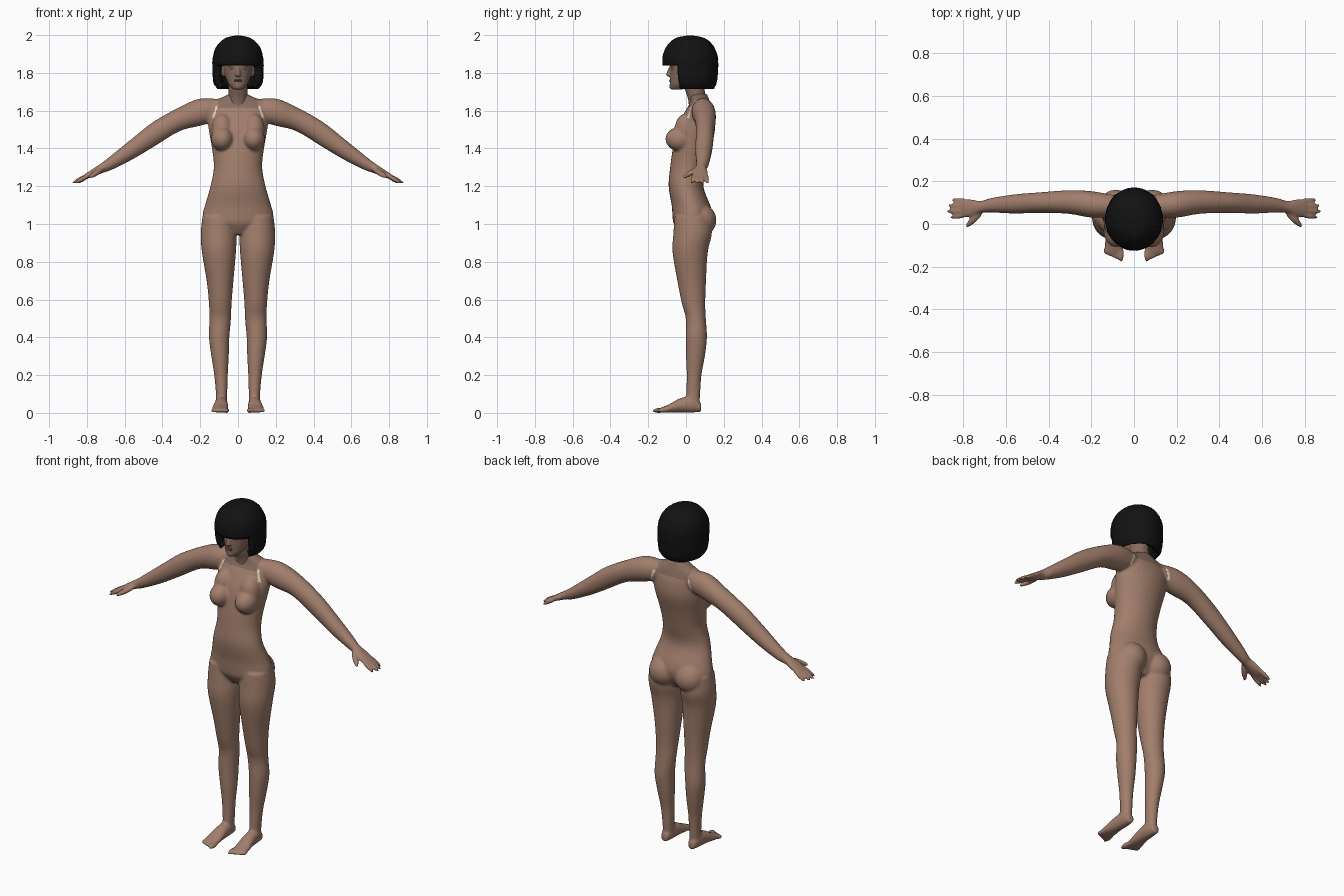
import bpy
import bmesh
import math
import random
from mathutils import Matrix, Vector

random.seed(4)
if "Cube" in bpy.data.objects:
    bpy.data.objects.remove(bpy.data.objects["Cube"], do_unlink=True)


def material(name, red, green, blue):
    mat = bpy.data.materials.new(name)
    mat.use_nodes = True
    colour = (red, green, blue, 1)
    mat.diffuse_color = colour
    shader = mat.node_tree.nodes["Principled BSDF"]
    shader.inputs["Base Color"].default_value = colour
    shader.inputs["Roughness"].default_value = 0.7
    return mat


BODY_SKIN = material("body skin", 0.36, 0.21, 0.15)
HEAD_SKIN = material("head skin", 0.24, 0.15, 0.115)
SEAM = material("pale seam", 0.75, 0.66, 0.55)
HAIR = material("black hair", 0.006, 0.006, 0.006)
EYE = material("eye white", 0.55, 0.52, 0.46)
LIP = material("lip", 0.2, 0.1, 0.085)


def smooth_stations(stations, steps=4):
    """Catmull-Rom interpolation of the loft stations."""
    points = [stations[0]] + stations + [stations[-1]]
    result = []
    for a, b, c, d in zip(points, points[1:], points[2:], points[3:]):
        for step in range(steps):
            t = step / steps
            result.append([
                q + t / 2 * (r - p + t * (2 * p - 5 * q + 4 * r - s + t * (3 * (q - r) + s - p)))
                for p, q, r, s in zip(a, b, c, d)])
    return result + [stations[-1]]


def loft(bm, axis, stations, sides=32):
    """Closed tube; a station is position on axis, two centres, two radii."""
    others = [i for i in range(3) if i != axis]
    rings = []
    for position, c1, c2, r1, r2 in smooth_stations(stations):
        ring = []
        for k in range(sides):
            angle = math.tau * k / sides
            co = Vector()
            co[axis] = position
            co[others[0]] = c1 + r1 * math.cos(angle)
            co[others[1]] = c2 + r2 * math.sin(angle)
            ring.append(bm.verts.new(co))
        rings.append(ring)
    for low, high in zip(rings, rings[1:]):
        for k in range(sides):
            n = (k + 1) % sides
            bm.faces.new((low[k], low[n], high[n], high[k]))
    bm.faces.new(rings[0])
    bm.faces.new(rings[-1])


def blob(bm, centre, radii, turn=Matrix()):
    matrix = Matrix.Translation(centre) @ turn @ Matrix.Diagonal((*radii, 1))
    bmesh.ops.create_uvsphere(bm, u_segments=24, v_segments=16, radius=1, matrix=matrix)


def digit(bm, start, end, radius):
    """Finger or toe: a long ellipsoid between two points."""
    start, end = Vector(start), Vector(end)
    span = end - start
    turn = span.to_track_quat("Z", "Y").to_matrix().to_4x4()
    blob(bm, (start + end) / 2, (radius, radius, span.length / 2), turn)


def mirror_all(bm):
    copy = bmesh.ops.duplicate(bm, geom=bm.verts[:] + bm.edges[:] + bm.faces[:])["geom"]
    for item in copy:
        if isinstance(item, bmesh.types.BMVert):
            item.co.x = -item.co.x


def finish(bm, name, materials):
    bmesh.ops.recalc_face_normals(bm, faces=bm.faces[:])
    mesh = bpy.data.meshes.new(name)
    bm.to_mesh(mesh)
    bm.free()
    mesh.shade_smooth()
    obj = bpy.data.objects.new(name, mesh)
    bpy.context.collection.objects.link(obj)
    for mat in materials:
        mesh.materials.append(mat)
    return obj


def fuse(obj, voxel, materials):
    """Merge overlapping volumes into one smooth skin."""
    remesh = obj.modifiers.new("fuse", "REMESH")
    remesh.mode = "VOXEL"
    remesh.voxel_size = voxel
    soften = obj.modifiers.new("soften", "SMOOTH")
    soften.iterations = 4
    graph = bpy.context.evaluated_depsgraph_get()
    mesh = bpy.data.meshes.new_from_object(obj.evaluated_get(graph))
    obj.modifiers.clear()
    obj.data = mesh
    mesh.materials.clear()
    for mat in materials:
        mesh.materials.append(mat)
    mesh.shade_smooth()


# Body: paired limbs first, mirrored, then the torso
body = bmesh.new()
loft(body, 2, [
    (0.03, 0.088, 0.035, 0.03, 0.036), (0.1, 0.087, 0.038, 0.03, 0.037),
    (0.2, 0.09, 0.043, 0.036, 0.039), (0.3, 0.095, 0.05, 0.046, 0.05),
    (0.4, 0.1, 0.055, 0.054, 0.056), (0.5, 0.094, 0.052, 0.057, 0.053),
    (0.58, 0.094, 0.04, 0.06, 0.062), (0.7, 0.095, 0.03, 0.071, 0.076),
    (0.85, 0.101, 0.022, 0.09, 0.093), (0.95, 0.102, 0.035, 0.095, 0.102),
    (1.04, 0.1, 0.035, 0.088, 0.095)])
loft(body, 0, [
    (0.09, 0.085, 1.605, 0.05, 0.055), (0.2, 0.092, 1.592, 0.062, 0.072),
    (0.31, 0.103, 1.555, 0.055, 0.064), (0.45, 0.1, 1.473, 0.048, 0.067),
    (0.56, 0.094, 1.397, 0.045, 0.056), (0.67, 0.088, 1.325, 0.034, 0.039),
    (0.72, 0.08, 1.297, 0.028, 0.028), (0.77, 0.075, 1.27, 0.042, 0.021),
    (0.81, 0.073, 1.25, 0.04, 0.014)])
loft(body, 1, [
    (0.08, 0.088, 0.028, 0.02, 0.022), (0.04, 0.088, 0.045, 0.032, 0.043),
    (-0.03, 0.09, 0.04, 0.037, 0.038), (-0.09, 0.094, 0.023, 0.043, 0.022),
    (-0.135, 0.095, 0.014, 0.041, 0.013)])
for k in range(5):
    digit(body, (0.062 + 0.017 * k, -0.1, 0.016),
          (0.06 + 0.018 * k, -0.178 + 0.008 * k, 0.011), 0.014 if k == 0 else 0.011)
for k, reach in enumerate((0.865, 0.88, 0.875, 0.855)):
    digit(body, (0.77, 0.045 + 0.02 * k, 1.27), (reach, 0.03 + 0.028 * k, 1.215), 0.012)
digit(body, (0.71, 0.06, 1.295), (0.79, -0.015, 1.245), 0.015)
blob(body, (0.085, 0.068, 1.02), (0.088, 0.093, 0.09))
blob(body, (0.083, -0.032, 1.45), (0.06, 0.077, 0.064))
blob(body, (0.083, 0, 1.5), (0.058, 0.06, 0.085))
mirror_all(body)
loft(body, 2, [
    (0.945, 0, 0.03, 0.06, 0.06), (1, 0, 0.03, 0.175, 0.095),
    (1.05, 0, 0.033, 0.187, 0.105), (1.1, 0, 0.026, 0.175, 0.102),
    (1.2, 0, 0, 0.146, 0.092), (1.3, 0, 0.012, 0.128, 0.096),
    (1.4, 0, 0.03, 0.138, 0.1), (1.5, 0, 0.052, 0.155, 0.102),
    (1.58, 0, 0.068, 0.165, 0.082), (1.64, 0, 0.075, 0.16, 0.055),
    (1.67, 0, 0.07, 0.085, 0.048), (1.69, 0, 0.065, 0.045, 0.045)])
body_obj = finish(body, "body", [BODY_SKIN])
fuse(body_obj, 0.007, [BODY_SKIN, HEAD_SKIN, SEAM])

# Neckline and seams are coloured by position
for face in body_obj.data.polygons:
    x, y, z = face.center
    if z > 1.615 and abs(x) < 0.105:
        face.material_index = 1
    elif 1.56 < z < 1.625 and abs(abs(x) - 0.12 - (1.6 - z) * 0.3) < 0.006:
        face.material_index = 2

# Head with neck, nose, ears and chin
head = bmesh.new()
loft(head, 2, [
    (1.6, 0, 0.065, 0.05, 0.048), (1.66, 0, 0.06, 0.05, 0.049),
    (1.72, 0, 0.045, 0.05, 0.052), (1.8, 0, 0.04, 0.05, 0.055)])
loft(head, 2, [
    (1.712, 0, -0.05, 0.025, 0.03), (1.735, 0, -0.032, 0.047, 0.054),
    (1.77, 0, -0.008, 0.064, 0.077), (1.82, 0, 0.005, 0.075, 0.09),
    (1.88, 0, 0.015, 0.08, 0.1), (1.94, 0, 0.02, 0.065, 0.08),
    (1.965, 0, 0.02, 0.03, 0.04)])
digit(head, (0, -0.07, 1.845), (0, -0.1, 1.782), 0.012)
blob(head, (0, -0.092, 1.79), (0.016, 0.014, 0.01))
blob(head, (0, -0.074, 1.727), (0.02, 0.015, 0.013))
for side in (-1, 1):
    blob(head, (side * 0.078, 0.02, 1.81), (0.012, 0.02, 0.032))
    blob(head, (side * 0.032, -0.068, 1.842), (0.024, 0.014, 0.007))
head_obj = finish(head, "head", [HEAD_SKIN])
fuse(head_obj, 0.005, [HEAD_SKIN])

eyes = bmesh.new()
for side in (-1, 1):
    blob(eyes, (side * 0.032, -0.068, 1.824), (0.015, 0.012, 0.006))
finish(eyes, "eyes", [EYE])
lips = bmesh.new()
for height in (1.754, 1.762):
    blob(lips, (0, -0.077, height), (0.022, 0.012, 0.005))
finish(lips, "lips", [LIP])

# Bobbed hair: a shell with the face opening cut away below the fringe
hair = bmesh.new()
loft(hair, 2, [
    (1.715, 0, 0.035, 0.108, 0.112), (1.75, 0, 0.026, 0.13, 0.137),
    (1.84, 0, 0.023, 0.135, 0.147), (1.9, 0, 0.022, 0.13, 0.143),
    (1.95, 0, 0.022, 0.107, 0.118), (1.985, 0, 0.022, 0.065, 0.075),
    (1.998, 0, 0.022, 0.012, 0.012)], sides=64)
hair.faces.ensure_lookup_table()
opening = [f for f in hair.faces
           if f.normal.z < -0.95 or len(f.verts) > 4 and f.calc_center_median().z < 1.8
           or f.calc_center_median().z < 1.843
           and f.calc_center_median().y < -0.03 - 0.2 * (f.calc_center_median().z - 1.72)]
bmesh.ops.delete(hair, geom=opening, context="FACES")
for vert in hair.verts:
    if vert.co.z < 1.98:
        ruffle = 1 + random.uniform(-0.012, 0.012)
        vert.co.x *= ruffle
        vert.co.y *= ruffle
hair_obj = finish(hair, "hair", [HAIR])
thickness = hair_obj.modifiers.new("thickness", "SOLIDIFY")
thickness.thickness = 0.035
thickness.offset = -1
